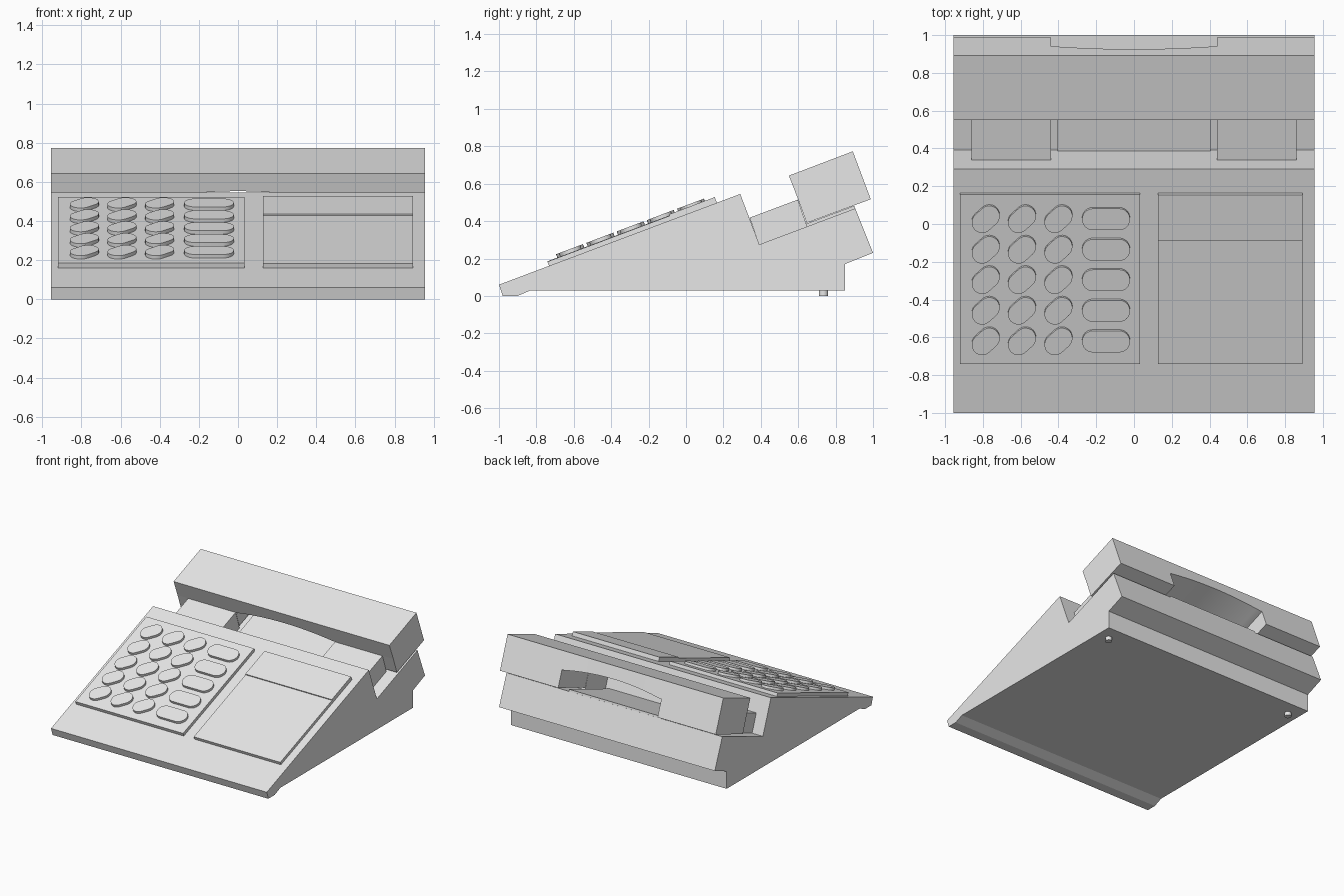
import bpy, bmesh, math
from mathutils import Matrix, Vector

if "Cube" in bpy.data.objects:
    bpy.data.objects.remove(bpy.data.objects["Cube"])

mat = bpy.data.materials.new("plain_grey")
mat.diffuse_color = (0.8, 0.8, 0.8, 1)
mat.use_nodes = True
mat.node_tree.nodes["Principled BSDF"].inputs["Base Color"].default_value = mat.diffuse_color

W = 0.955                                  # half width of the body
SLOPE = math.atan2(0.485, 1.29)            # tilt of the top panel
C, S = math.cos(SLOPE), math.sin(SLOPE)
PANEL = Matrix.Translation((0, -1, 0.06)) @ Matrix.Rotation(SLOPE, 4, 'X')


def finish(name, bm, smooth=False):
    bmesh.ops.recalc_face_normals(bm, faces=bm.faces)
    me = bpy.data.meshes.new(name)
    bm.to_mesh(me)
    bm.free()
    me.materials.append(mat)
    ob = bpy.data.objects.new(name, me)
    bpy.context.collection.objects.link(ob)
    if smooth:
        bpy.ops.object.select_all(action='DESELECT')
        ob.select_set(True)
        bpy.context.view_layer.objects.active = ob
        bpy.ops.object.shade_smooth_by_angle(angle=math.radians(30))
    return ob


def loft(name, rings, smooth=False):
    """Join rings of equal length and cap both ends."""
    bm = bmesh.new()
    vs = [[bm.verts.new(p) for p in r] for r in rings]
    n = len(rings[0])
    for a, b in zip(vs, vs[1:]):
        for i in range(n):
            j = (i + 1) % n
            bm.faces.new((a[i], a[j], b[j], b[i]))
    bm.faces.new(vs[0])
    bm.faces.new(vs[-1])
    return finish(name, bm, smooth)


def side_prism(name, profile, x0, x1):
    """Side profile of (y, z) points swept along x."""
    return loft(name, [[(x, y, z) for y, z in profile] for x in (x0, x1)])


def panel_plate(name, outline, low, high, smooth=False):
    """Outline of (x, y) points raised off the sloping panel."""
    rings = [[PANEL @ Vector((x, (y + 1) / C, h)) for x, y in outline]
             for h in (low, high)]
    return loft(name, rings, smooth)


def rect(x0, x1, y0, y1):
    return [(x0, y0), (x1, y0), (x1, y1), (x0, y1)]


def capsule(cx, cy, dx, dy, r, steps=12):
    """Rounded slot whose two end centres lie at +-(dx, dy)."""
    turn = math.atan2(dy, dx)
    pts = []
    for side, start in ((1, -math.pi / 2), (-1, math.pi / 2)):
        for i in range(steps + 1):
            t = turn + start + math.pi * i / steps
            pts.append((cx + side * dx + r * math.cos(t),
                        cy + side * dy + r * math.sin(t)))
    return pts


# Wedge body with front lip, handset trough and undercut back
side_prism("body", [(-1, 0.06), (-0.98, 0), (-0.90, 0), (-0.83, 0.03),
                    (0.85, 0.03), (0.85, 0.17), (1.0, 0.23), (0.905, 0.468),
                    (0.392, 0.275), (0.29, 0.545)], -W, W)

# Thin raised plate in the middle of the trough
side_prism("trough_plate", [(0.395, 0.27), (0.905, 0.462), (0.90, 0.482),
                            (0.385, 0.29)], -0.405, 0.405)

# Cradle blocks and handset cups on both sides
for side, label in ((-1, "left"), (1, "right")):
    side_prism("cradle_block_" + label,
               [(0.392, 0.274), (0.648, 0.37), (0.598, 0.515), (0.34, 0.418)],
               side * 0.44, side * 0.86)
    side_prism("handset_cup_" + label,
               [(0.645, 0.39), (0.988, 0.517), (0.94, 0.645), (0.60, 0.515)],
               side * 0.44, side * W)

# Handset bar with a shallow arch underneath
half, rise = 0.42, 0.04
stations = [-W] + [-half + 2 * half * i / 24 for i in range(25)] + [W]
rings = []
for x in stations:
    k = rise * max(0, 1 - (x / half) ** 2)
    rings.append([(x, 0.60 - 0.36 * k, 0.515 + 0.93 * k),
                  (x, 0.94 - 0.36 * k, 0.645 + 0.93 * k),
                  (x, 0.892, 0.773), (x, 0.55, 0.643)])
loft("handset_bar", rings, True)

# Keypad plate, card panel and its raised header
panel_plate("keypad_plate", rect(-0.92, 0.033, -0.732, 0.165), -0.005, 0.026)
panel_plate("card_panel", rect(0.127, 0.893, -0.732, 0.165), -0.005, 0.024)
panel_plate("card_header", rect(0.127, 0.893, -0.078, 0.165), 0.02, 0.032)

# Keys: three slanted columns and one wide column
for row, y in enumerate((0.04, -0.122, -0.283, -0.445, -0.607)):
    for col, x in enumerate((-0.785, -0.593, -0.40)):
        panel_plate(f"key_{row}_{col}", capsule(x, y, 0.019, 0.017, 0.055),
                    0.022, 0.045, True)
    panel_plate(f"wide_key_{row}", capsule(-0.148, y, 0.07, 0, 0.057),
                0.022, 0.045, True)

# Rear feet
for side, label in ((-1, "left"), (1, "right")):
    bm = bmesh.new()
    bmesh.ops.create_cone(bm, cap_ends=True, segments=24, radius1=0.025,
                          radius2=0.025, depth=0.035,
                          matrix=Matrix.Translation((side * 0.86, 0.735, 0.0175)))
    finish("rear_foot_" + label, bm, True)
